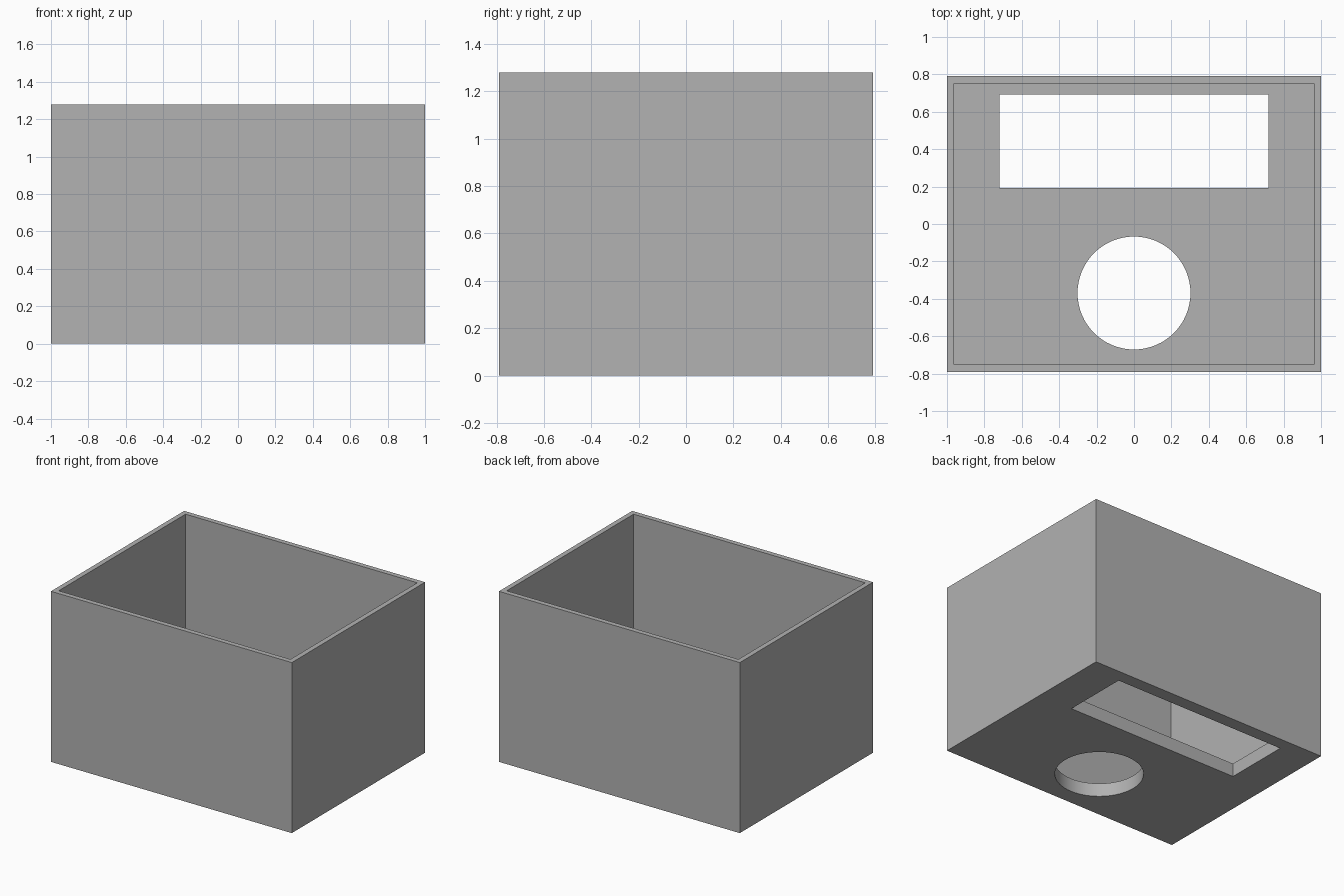
import bpy
import math

if "Cube" in bpy.data.objects:
    bpy.data.objects.remove(bpy.data.objects["Cube"], do_unlink=True)

WIDTH, DEPTH, HEIGHT = 2.0, 1.58, 1.28
WALL, FLOOR = 0.038, 0.1

grey = bpy.data.materials.new("plain_grey")
grey.use_nodes = True
colour = (0.445, 0.445, 0.445, 1)
grey.diffuse_color = colour
grey.node_tree.nodes["Principled BSDF"].inputs["Base Color"].default_value = colour


def block(name, size, location):
    bpy.ops.mesh.primitive_cube_add(size=1, location=location)
    obj = bpy.context.object
    obj.name = name
    obj.scale = size
    bpy.ops.object.transform_apply(location=False, rotation=False, scale=True)
    obj.data.materials.append(grey)
    return obj


def cut(target, cutter):
    cutter.hide_render = True
    mod = target.modifiers.new(cutter.name, 'BOOLEAN')
    mod.operation = 'DIFFERENCE'
    mod.solver = 'EXACT'
    mod.object = cutter
    bpy.context.view_layer.objects.active = target
    bpy.ops.object.modifier_apply(modifier=mod.name)
    bpy.data.objects.remove(cutter, do_unlink=True)


# Outer body
box = block("open_box", (WIDTH, DEPTH, HEIGHT), (0, 0, HEIGHT / 2))

# Hollow interior, open at the top
cut(box, block("interior_cutter",
               (WIDTH - 2 * WALL, DEPTH - 2 * WALL, HEIGHT),
               (0, 0, FLOOR + HEIGHT / 2)))

# Rectangular opening through the floor
cut(box, block("slot_cutter", (1.436, 0.5, 4 * FLOOR), (0, 0.443, 0)))

# Round opening through the floor
bpy.ops.mesh.primitive_cylinder_add(vertices=64, radius=0.302,
                                    depth=4 * FLOOR, location=(0, -0.369, 0))
round_cutter = bpy.context.object
round_cutter.name = "round_cutter"
round_cutter.data.materials.append(grey)
cut(box, round_cutter)

# Smooth the round wall, keep the box edges sharp
bpy.ops.object.select_all(action='DESELECT')
box.select_set(True)
bpy.context.view_layer.objects.active = box
bpy.ops.object.shade_smooth_by_angle(angle=math.radians(30))
